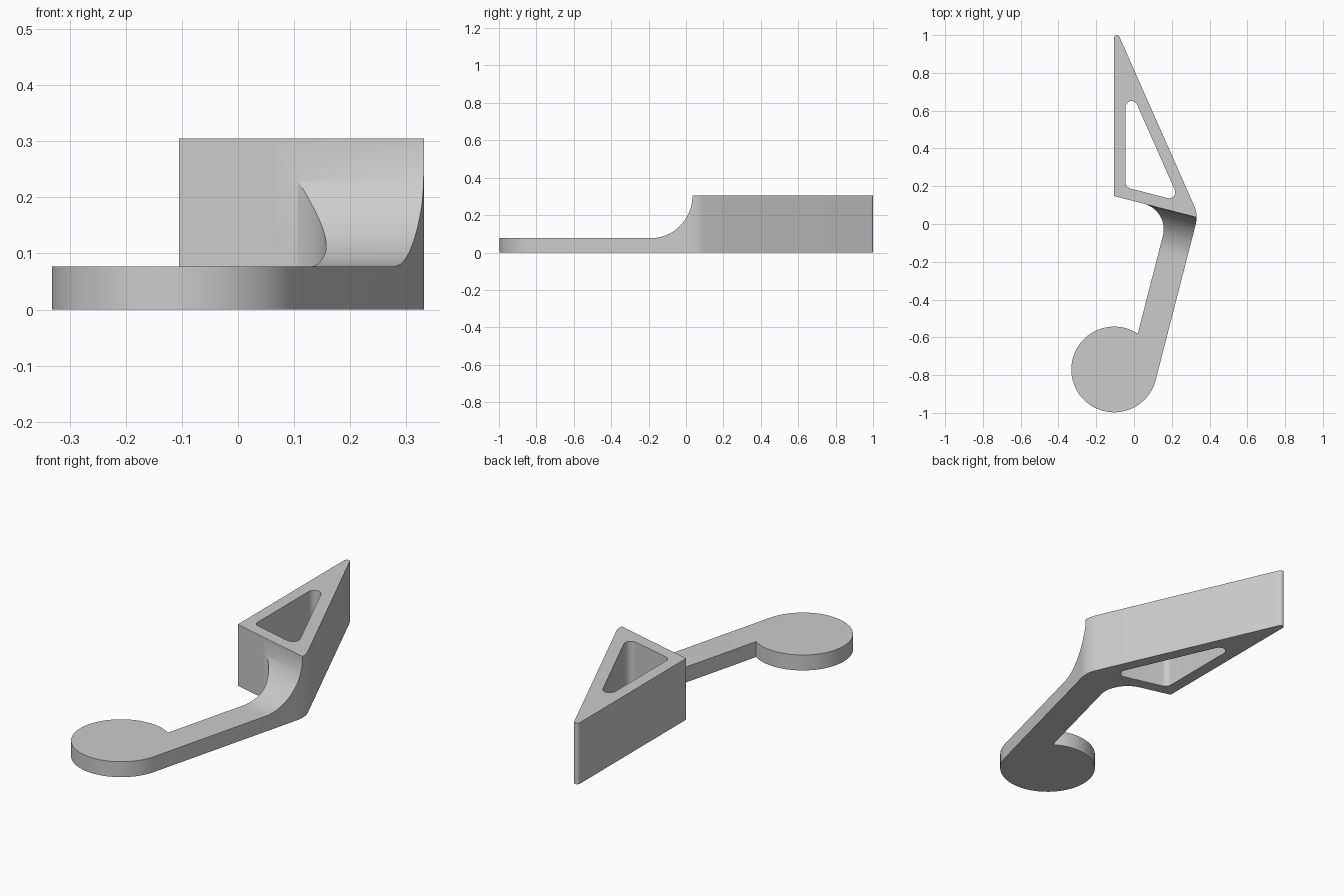
import bpy, bmesh, math
from mathutils import Vector

if "Cube" in bpy.data.objects:
    bpy.data.objects.remove(bpy.data.objects["Cube"])

HEIGHT, ARM_HEIGHT = 0.305, 0.077
WALL = 0.117              # head wall position along the arm axis
OUTER, INNER = 0.3167, 0.1637   # arm sides across the arm axis
TILT = math.radians(14.4)


def tilted(u, v):
    """Point in the arm's own axes, turned into plan coordinates."""
    c, s = math.cos(TILT), math.sin(TILT)
    return Vector((u * c + v * s, -u * s + v * c))


def rounded(corners, steps=18):
    """Polygon from (point, radius) pairs, with each corner rounded."""
    out = []
    for i, (p, r) in enumerate(corners):
        p = Vector(p)
        if r == 0:
            out.append(p)
            continue
        a = (Vector(corners[i - 1][0]) - p).normalized()
        b = (Vector(corners[(i + 1) % len(corners)][0]) - p).normalized()
        half = a.angle(b) / 2
        centre = p + (a + b).normalized() * r / math.sin(half)
        start = p + a * r / math.tan(half) - centre
        end = p + b * r / math.tan(half) - centre
        sweep = math.atan2(start.cross(end), start.dot(end))
        for k in range(steps + 1):
            t = sweep * k / steps
            c, s = math.cos(t), math.sin(t)
            out.append(centre + Vector((start.x * c - start.y * s,
                                        start.x * s + start.y * c)))
    return out


def prism(name, base, offset):
    """Solid made by sweeping a flat outline along an offset."""
    bm = bmesh.new()
    face = bm.faces.new([bm.verts.new(p) for p in base])
    top = bmesh.ops.extrude_face_region(bm, geom=[face])["geom"]
    moved = [g for g in top if isinstance(g, bmesh.types.BMVert)]
    bmesh.ops.translate(bm, verts=moved, vec=offset)
    if not any(f is face for f in bm.faces):
        bm.faces.new([v for v in face.verts])
    bmesh.ops.recalc_face_normals(bm, faces=bm.faces)
    mesh = bpy.data.meshes.new(name)
    bm.to_mesh(mesh)
    bm.free()
    obj = bpy.data.objects.new(name, mesh)
    bpy.context.collection.objects.link(obj)
    return obj


def cut(obj, cutter):
    cutter.hide_render = True
    mod = obj.modifiers.new("cut", "BOOLEAN")
    mod.operation, mod.solver, mod.object = "DIFFERENCE", "EXACT", cutter
    bpy.context.view_layer.objects.active = obj
    bpy.ops.object.modifier_apply(modifier=mod.name)
    bpy.data.objects.remove(cutter)


# Full plan outline: wall, inner arm side, round pad, outer side, pointed tip
pad_u, pad_v = 0.0898, -0.772
radius = OUTER - pad_u
first = math.acos((INNER - pad_u) / radius)
pad = []
for k in range(65):
    a = first + (2 * math.pi - first) * k / 64
    pad.append((tilted(pad_u + radius * math.cos(a), pad_v + radius * math.sin(a)), 0))
outline = rounded([((-0.105, 0.148), 0), (tilted(INNER, WALL), 0.14), *pad,
                   ((0.3397, 0.049), 0.15), ((-0.105, 1.054), 0.0145)])
body = prism("pointer_arm", [(p.x, p.y, 0) for p in outline], (0, 0, HEIGHT))

# Triangular opening through the head
rim = 0.06
v = WALL + rim
left = -0.105 + rim
slope = 0.4424
edge = 0.3613 - rim * math.hypot(1, slope)


def on_base(x):
    return (v - x * math.sin(TILT)) / math.cos(TILT)


right_x = (edge - slope * v / math.cos(TILT)) / (1 - slope * math.tan(TILT))
hole = rounded([((left, on_base(left)), 0.032), ((right_x, on_base(right_x)), 0.032),
                ((left, (edge - left) / slope), 0.032)], 12)
cut(body, prism("opening_cutter", [(p.x, p.y, -0.1) for p in hole], (0, 0, 0.6)))

# Lower the arm and pad, with a concave sweep up to the head wall
sweep_r = HEIGHT - ARM_HEIGHT
wall = WALL - 0.0005
profile = [(wall, 0.4)]
for k in range(33):
    a = math.pi / 2 * k / 32
    profile.append((wall - sweep_r + sweep_r * math.cos(a), HEIGHT - sweep_r * math.sin(a)))
profile += [(-1.3, ARM_HEIGHT), (-1.3, 0.4)]
across = tilted(1.2, 0)
cut(body, prism("sweep_cutter", [(*tilted(-0.6, d), z) for d, z in profile],
                (across.x, across.y, 0)))

# Material and shading
grey = bpy.data.materials.new("plain grey")
grey.use_nodes = True
colour = (0.6, 0.6, 0.6, 1)
grey.diffuse_color = colour
grey.node_tree.nodes["Principled BSDF"].inputs["Base Color"].default_value = colour
body.data.materials.clear()
body.data.materials.append(grey)
for poly in body.data.polygons:
    poly.material_index = 0
bpy.ops.object.select_all(action="DESELECT")
body.select_set(True)
bpy.context.view_layer.objects.active = body
bpy.ops.object.shade_smooth_by_angle(angle=math.radians(30))
